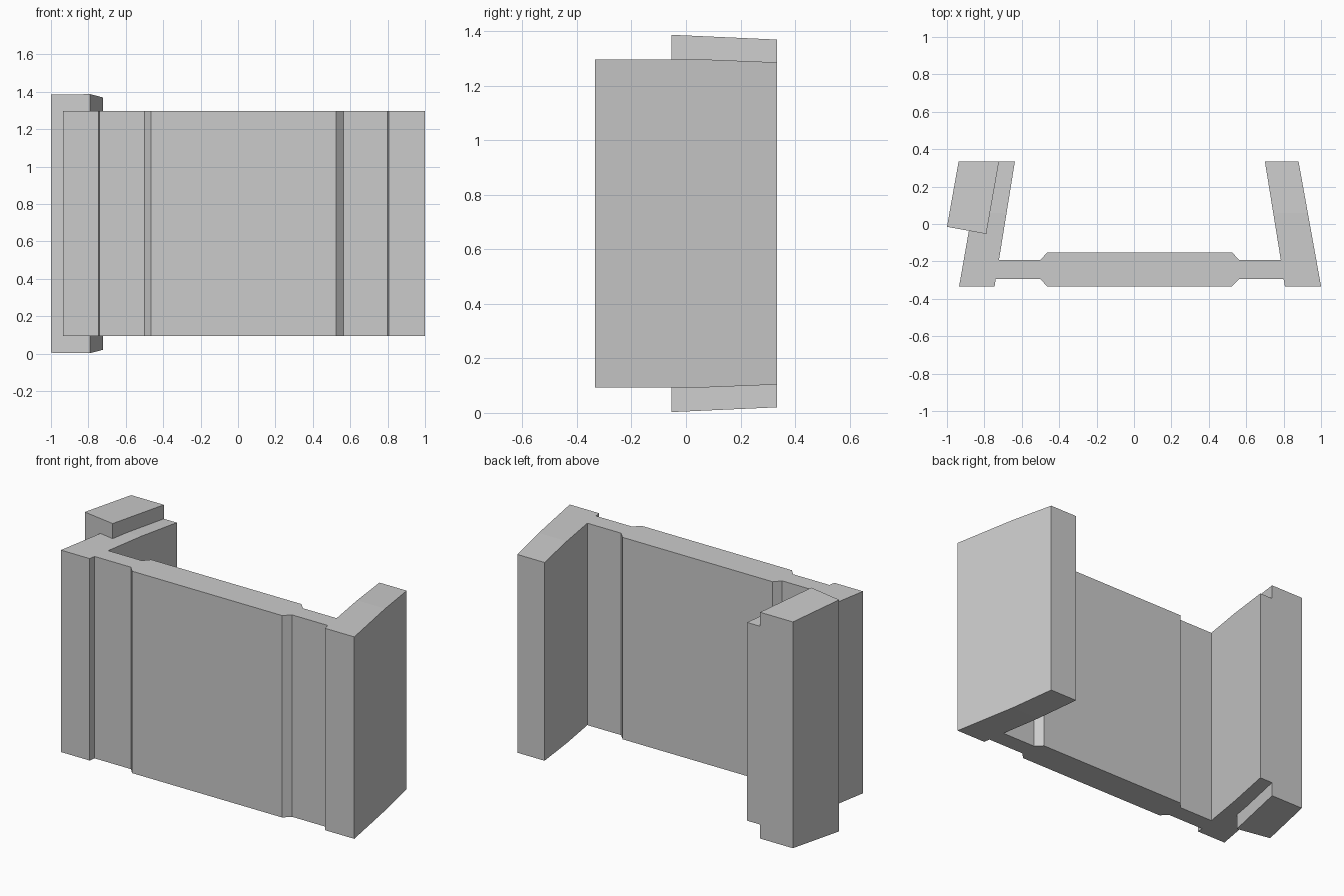
import bpy, bmesh

cube = bpy.data.objects.get("Cube")
if cube:
    bpy.data.objects.remove(cube, do_unlink=True)

grey = bpy.data.materials.new("plain_grey")
grey.use_nodes = True
colour = (0.6, 0.6, 0.6, 1)
grey.diffuse_color = colour
grey.node_tree.nodes["Principled BSDF"].inputs["Base Color"].default_value = colour

MID = 0.695  # mid height shared by all parts


def prism(name, outline, half_height, bend_y, slope):
    """Extrude a plan outline about MID; behind bend_y it tapers in height."""
    bm = bmesh.new()
    base = bm.faces.new([bm.verts.new((x, y, -half_height)) for x, y in outline])
    top = bmesh.ops.extrude_face_region(bm, geom=[base])["geom"]
    for v in top:
        if isinstance(v, bmesh.types.BMVert):
            v.co.z = half_height
    bmesh.ops.bisect_plane(bm, geom=bm.verts[:] + bm.edges[:] + bm.faces[:],
                           plane_co=(0, bend_y, 0), plane_no=(0, 1, 0))
    for v in bm.verts:
        drop = max(0, v.co.y - bend_y) * slope
        v.co.z = MID + v.co.z * (1 - drop / half_height)
    bmesh.ops.recalc_face_normals(bm, faces=bm.faces[:])
    mesh = bpy.data.meshes.new(name)
    bm.to_mesh(mesh)
    bm.free()
    mesh.materials.append(grey)
    obj = bpy.data.objects.new(name, mesh)
    bpy.context.collection.objects.link(obj)
    return obj


# Panel with thick centre, thin flanks and two splayed wings
panel = prism("channel_panel", [
    (-0.935, -0.333), (-0.745, -0.333), (-0.74, -0.295), (-0.50, -0.295),
    (-0.465, -0.333), (0.525, -0.333), (0.563, -0.295), (0.80, -0.295),
    (0.807, -0.333), (1.0, -0.333), (0.88, 0.333), (0.70, 0.333),
    (0.785, -0.192), (0.563, -0.192), (0.525, -0.153), (-0.465, -0.153),
    (-0.50, -0.192), (-0.722, -0.192), (-0.637, 0.333), (-0.818, 0.333),
], 0.602, 0.06, 0.04)

# Taller block fused onto the right wing
block = prism("wing_block", [
    (-1.0, -0.015), (-0.79, -0.053), (-0.722, 0.333), (-0.938, 0.333),
], 0.692, -0.053, 0.045)

# Fuse both into one solid
union = panel.modifiers.new("fuse_block", "BOOLEAN")
union.operation = "UNION"
union.solver = "EXACT"
union.object = block
bpy.context.view_layer.objects.active = panel
bpy.ops.object.modifier_apply(modifier=union.name)
bpy.data.objects.remove(block, do_unlink=True)
